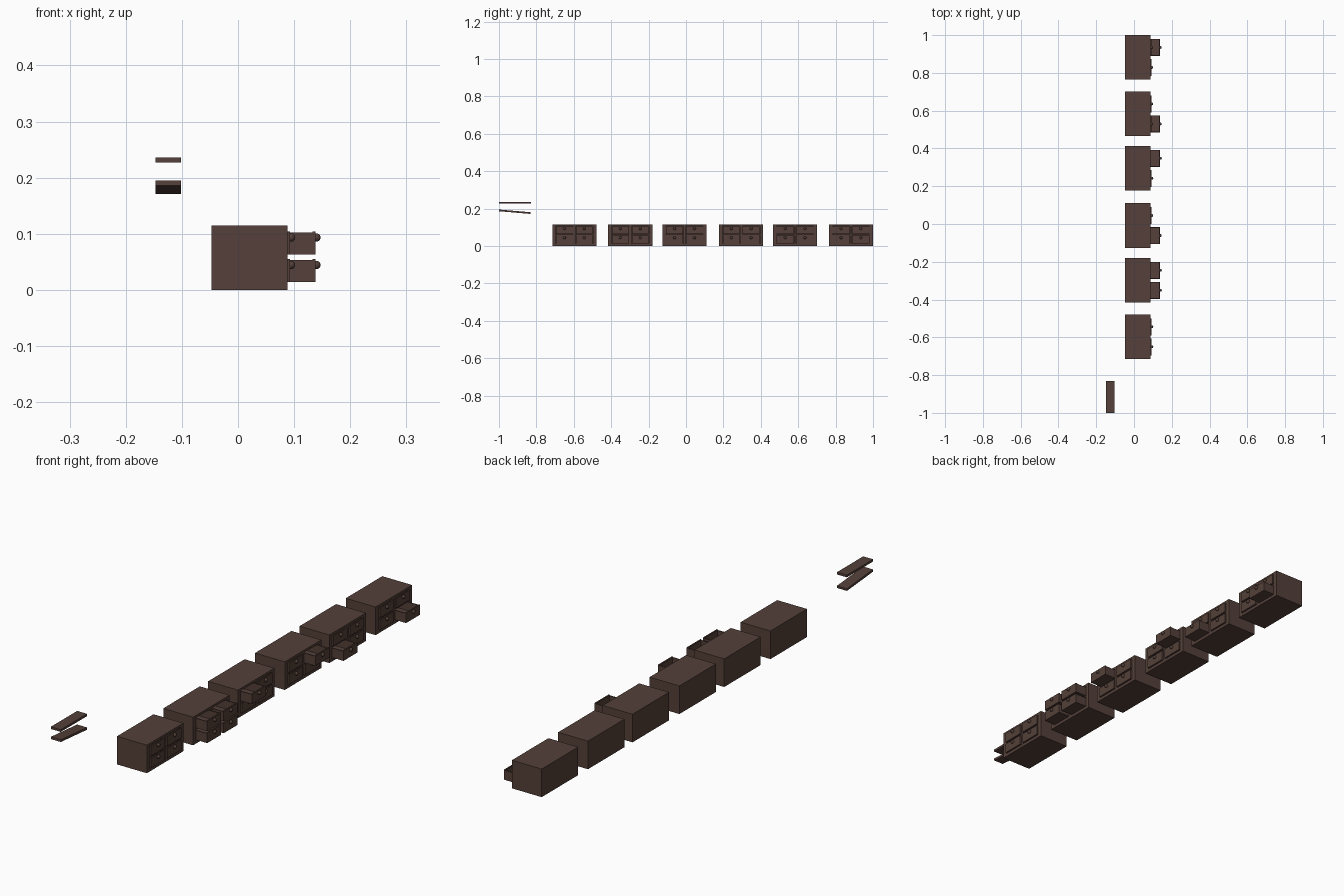
import bpy, math
from mathutils import Vector

if "Cube" in bpy.data.objects:
    bpy.data.objects.remove(bpy.data.objects["Cube"])

wood = bpy.data.materials.new("dark_wood")
wood.diffuse_color = (0.089, 0.051, 0.041, 1)
wood.use_nodes = True
wood.node_tree.nodes["Principled BSDF"].inputs["Base Color"].default_value = wood.diffuse_color

X0, X1 = -0.047, 0.088        # cabinet back and front
W, H = 0.236, 0.115           # cabinet width and height
COLS, ROWS = (-0.053, 0.053), (0.034, 0.083)
DW, DH = 0.090, 0.039         # drawer size
PULL = 0.045                  # travel of an open drawer


def box(name, lo, hi):
    lo, hi = Vector(lo), Vector(hi)
    bpy.ops.mesh.primitive_cube_add(size=1, location=(lo + hi) / 2)
    ob = bpy.context.object
    ob.name = name
    ob.scale = hi - lo
    bpy.ops.object.transform_apply(location=False, rotation=False, scale=True)
    ob.data.materials.append(wood)
    return ob


def join(name, parts):
    bpy.ops.object.select_all(action='DESELECT')
    for p in parts:
        p.select_set(True)
    bpy.context.view_layer.objects.active = parts[0]
    bpy.ops.object.join()
    parts[0].name = name
    return parts[0]


def cut(ob, cutter):
    m = ob.modifiers.new("cut", 'BOOLEAN')
    m.object = cutter
    m.solver = 'EXACT'
    bpy.context.view_layer.objects.active = ob
    bpy.ops.object.modifier_apply(modifier=m.name)
    bpy.data.objects.remove(cutter)


def drawer(yc, zc, dx):
    # hollow tray
    y0, y1, z0, z1 = yc - DW / 2, yc + DW / 2, zc - DH / 2, zc + DH / 2
    tray = box("drawer", (X0 + 0.01 + dx, y0, z0), (X1 + 0.003 + dx, y1, z1))
    cut(tray, box("hollow", (X0 + 0.014 + dx, y0 + 0.004, z0 + 0.004),
                  (X1 - 0.001 + dx, y1 - 0.004, z1 + 0.02)))
    # front panel, a touch taller than the tray
    front = box("drawer_front", (X1 + dx, y0, z0), (X1 + 0.005 + dx, y1, z1 + 0.002))
    # round knob
    bpy.ops.mesh.primitive_uv_sphere_add(segments=16, ring_count=10, radius=0.0075,
                                         location=(X1 + 0.0065 + dx, yc, zc + 0.0105))
    knob = bpy.context.object
    knob.data.materials.append(wood)
    bpy.ops.object.shade_smooth_by_angle()
    return join("drawer", [tray, front, knob])


def cabinet(yc, opened):
    body = box("cabinet_body", (X0, yc - W / 2, 0), (X1, yc + W / 2, H))
    for r, z in enumerate(ROWS):
        for c, y in enumerate(COLS):
            # drawer slot, then the drawer in it
            cut(body, box("slot", (X0 + 0.005, yc + y - DW / 2 - 0.002, z - DH / 2 - 0.002),
                          (X1 + 0.02, yc + y + DW / 2 + 0.002, z + DH / 2 + 0.003)))
            drawer(yc + y, z, PULL if (r, c) in opened else 0)


# cabinets, with open drawers as (row, column)
for yc, opened in ((-0.597, []), (-0.298, [(0, 0), (0, 1), (1, 0), (1, 1)]),
                   (-0.008, [(1, 0)]), (0.295, [(1, 1)]),
                   (0.583, [(0, 0)]), (0.882, [(0, 1)])):
    cabinet(yc, opened)

# two loose shelf boards, the lower one tilted
box("flat_board", (-0.147, -1, 0.227), (-0.102, -0.83, 0.236))
tilted = box("tilted_board", (-0.147, -1, 0.1785), (-0.102, -0.83, 0.1875))
tilted.rotation_euler.x = -math.atan2(0.0145, 0.17)
